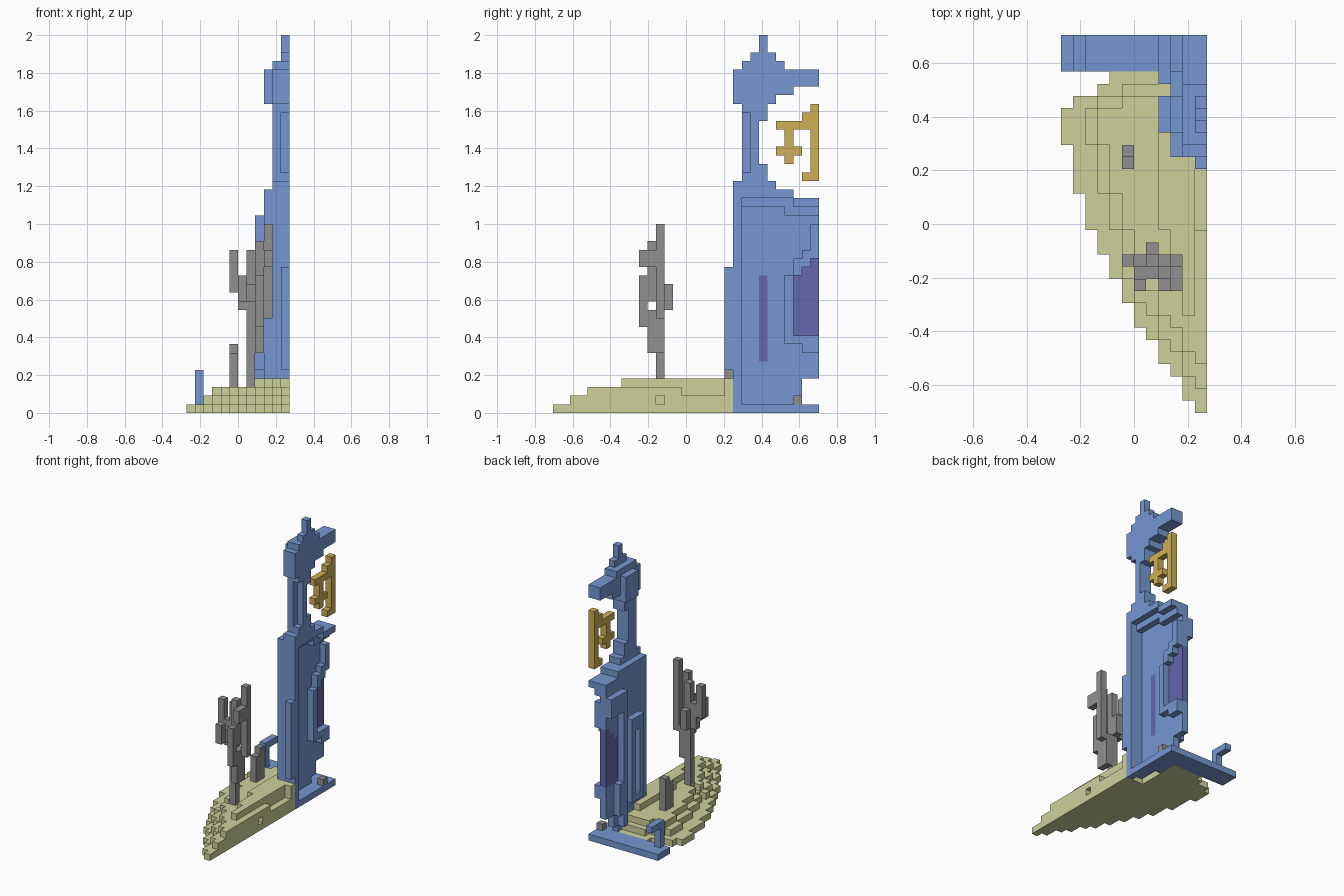
import bpy
import bmesh

if "Cube" in bpy.data.objects:
    bpy.data.objects.remove(bpy.data.objects["Cube"], do_unlink=True)

UNIT = 2 / 44
WIDTH, DEPTH = 12, 31
DIRECTIONS = [(axis, sign) for axis in range(3) for sign in (False, True)]


def make_material(name, colour):
    material = bpy.data.materials.new(name)
    material.use_nodes = True
    rgba = (*colour, 1)
    material.diffuse_color = rgba
    shader = material.node_tree.nodes["Principled BSDF"]
    shader.inputs["Base Color"].default_value = rgba
    shader.inputs["Roughness"].default_value = 0.9
    return material


def block(x_range, y_range, z_range):
    """Every cell of a box; each range is start and end, or one single cell."""
    spans = []
    for limits in (x_range, y_range, z_range):
        if isinstance(limits, int):
            limits = (limits, limits + 1)
        spans.append(range(*limits))
    return {(x, y, z) for x in spans[0] for y in spans[1] for z in spans[2]}


def join_blocks(*blocks):
    return set().union(*blocks)


def build_part(name, cells, material):
    """Turn a set of cells into a mesh holding only the exposed cell faces."""
    mesh = bmesh.new()
    for cell in sorted(cells):
        for axis, positive in DIRECTIONS:
            neighbour = list(cell)
            neighbour[axis] += 1 if positive else -1
            if tuple(neighbour) in cells:
                continue
            across, upward = (axis + 1) % 3, (axis + 2) % 3
            corners = []
            for a, b in ((0, 0), (1, 0), (1, 1), (0, 1)):
                point = list(cell)
                point[axis] += int(positive)
                point[across] += a
                point[upward] += b
                corners.append(((point[0] - WIDTH / 2) * UNIT,
                                (point[1] - DEPTH / 2) * UNIT,
                                point[2] * UNIT))
            if not positive:
                corners.reverse()
            mesh.faces.new([mesh.verts.new(corner) for corner in corners])
    bmesh.ops.remove_doubles(mesh, verts=mesh.verts, dist=UNIT / 100)
    data = bpy.data.meshes.new(name)
    mesh.to_mesh(data)
    mesh.free()
    data.materials.append(material)
    part = bpy.data.objects.new(name, data)
    bpy.context.scene.collection.objects.link(part)
    return part


blue = make_material("tower blue", (0.18, 0.31, 0.64))
moss = make_material("dry grass", (0.62, 0.64, 0.33))
grey = make_material("bark grey", (0.28, 0.28, 0.28))
gold = make_material("dial gold", (0.63, 0.43, 0.09))
violet = make_material("window violet", (0.13, 0.14, 0.42))

RIM = WIDTH - 1          # outermost column on the flat side
FAR = DEPTH              # back limit

# Base plate: a strip along the back that narrows along the flat side
base_plate = join_blocks(
    block((0, WIDTH), (28, FAR), 0),
    block((9, WIDTH), (25, 28), 0),
    block((10, WIDTH), (22, 25), 0),
    block(RIM, 21, 0),
)
build_part("base_plate", base_plate, blue)

# Hooked lamp bracket at the plate corner
build_part("corner_bracket",
           block(1, 28, (1, 5)) | block(1, (28, FAR), 4), blue)

# Windows
slit_window = block(9, 24, (6, 16))
arched_window = join_blocks(*(
    block(9, 28 + step, (9, 16 + step)) for step in range(3)))
build_part("slit_window", slit_window, violet)
build_part("arched_window", arched_window, violet)

# Tower shell: front wall and side wall with a stepped foot at the back
tower_wall = join_blocks(
    block((9, WIDTH), 21, (1, 26)),
    block(9, (22, 28), (1, 25)),
    block(9, 28, (2, 25)),
    block(9, (29, FAR), (4, 25)),
) - slit_window - arched_window
build_part("tower_wall", tower_wall, blue)

# Raised inner frame stepping round the arched window
window_frame = join_blocks(
    block(10, 27, (8, 16)),
    block(10, 28, (8, 18)),
    block(10, 29, (7, 19)),
    block(10, 30, (7, 22)),
) - {(x + 1, y, z) for x, y, z in arched_window}
build_part("window_frame", window_frame, blue)

# Outer bay beside and above the arched window
build_part("window_bay",
           block(8, 27, (2, 23)) | block(8, 28, (4, 9))
           | block(8, (28, FAR), (20, 23)), blue)

# Outer frame round the slit window
pilasters = block(8, (23, 26), (5, 18)) - block(8, 24, (6, 16))
build_part("slit_frame", pilasters, blue)
build_part("front_buttress", block(RIM, 20, (5, 17)), blue)

# Cornice and stepped roof under the neck
roof = join_blocks(
    block(10, (22, 27), 24),
    block(10, (27, FAR), (23, 25)),
    block(RIM, (28, FAR), 24),
    block((9, WIDTH), (21, 28), 25),
    block((10, WIDTH), (21, 26), 26),
    block((10, WIDTH), (22, 25), 27),
)
build_part("cornice_roof", roof, blue)

# Slender neck with a recessed front edge
neck = join_blocks(
    block(10, (22, 24), (28, 35)),
    block(RIM, 23, (28, 35)),
    block((10, WIDTH), 24, (28, 29)),
    block((10, WIDTH), (22, 25), (34, 36)) - block(RIM, 22, 34),
)
build_part("neck", neck, blue)

# Crown, its overhanging arm and the spire
crown = join_blocks(
    block((10, WIDTH), (21, 26), (36, 40)),
    block(9, (23, 26), (36, 40)),
    block((10, WIDTH), (26, 28), 37),
    block((10, WIDTH), (26, FAR), (38, 40)),
    block((10, WIDTH), (22, 27), 40),
    block(RIM, (23, 26), 41),
    block(RIM, 24, (42, 44)),
)
build_part("crown", crown, blue)

# Hanging dial: rim segment, spokes and cross bar
dial = join_blocks(
    block(RIM, 30, (27, 36)),
    block(RIM, 29, 27),
    block(RIM, 29, (33, 35)),
    block(RIM, (26, 29), 33),
    block(RIM, 27, (29, 33)),
    block(RIM, (26, 29), 30),
)
build_part("dial", dial, gold)

# Terraced hill: the lowest outline given by its first column in each row
outline = [RIM, 10, 10, 9, 8, 8, 7, 6, 6, 5, 5, 4, 4, 3, 3] \
    + [2] * 3 + [1] * 4 + [0] * 3 + [1, 3, 4]


def hill_end(row):
    return WIDTH if row < 21 else 9


def shrink(layer, side):
    """Next terrace: step in from the front, the back and the curved side."""
    return {(x, y) for x, y in layer
            if (x, y - 2) in layer
            and (x - (side if y >= 12 else 1), y) in layer
            and ((x, y + 1) in layer or x >= 9)}


terrace = {(x, y) for y, first in enumerate(outline)
           for x in range(first, hill_end(y))}
hill = set()
for level, side in enumerate((2, 1, 0)):
    hill |= {(x, y, level) for x, y in terrace}
    terrace = shrink(terrace, side)
hill |= block((10, RIM), (8, 11), 3) | block((9, RIM), (11, 15), 3)
hill |= block((8, RIM), (15, 21), 3) | block(8, (21, 24), 3)
hill |= block(RIM, 20, 3)
hill -= block(RIM, (15, 20), 2) | block(RIM, 12, 1)
hill -= base_plate | tower_wall
build_part("hill", hill, moss)

# Bare tree: forked trunk with short upright branches
tree = join_blocks(
    block(7, 12, (3, 19)),
    block(8, (11, 13), (7, 12)),
    block(9, 12, (11, 22)),
    block(7, 13, (12, 15)),
    block(6, 12, (12, 16)),
    block(5, 12, (14, 19)),
    block(8, 10, (10, 16)),
    block(6, 10, (13, 16)),
    block((6, 9), 11, (13, 15)),
    block(8, 11, (15, 20)),
    block(9, 10, (17, 19)) | block(9, 11, (17, 19)),
)
build_part("bare_tree", tree, grey)

# Stump on the hill and a loose stone on the plate
build_part("stump", block(5, 20, (3, 7)) | block(5, 21, (3, 8)), grey)
build_part("loose_stone", block(RIM, 28, 1), grey)
